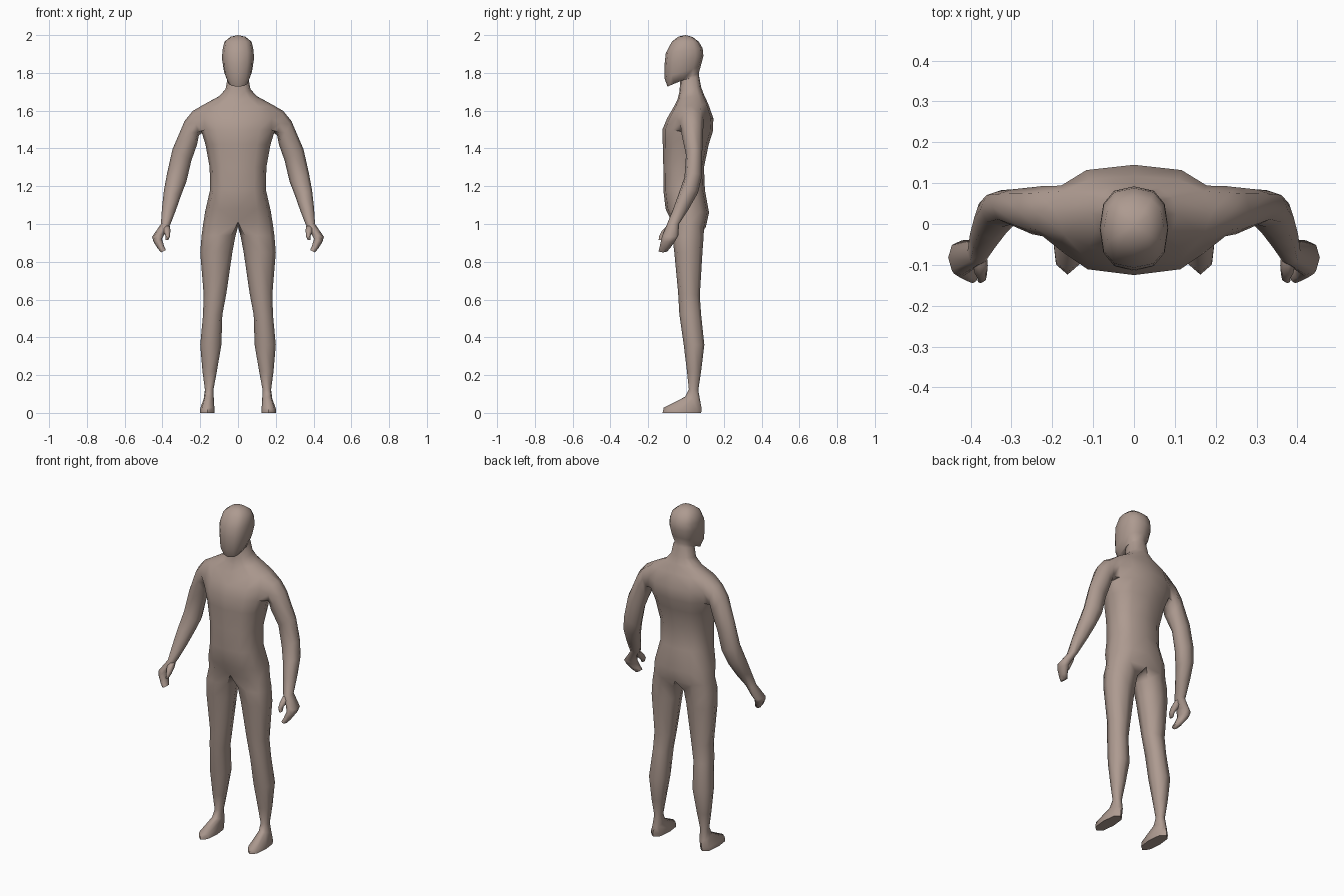
import bpy, bmesh, math
from mathutils import Vector

if "Cube" in bpy.data.objects:
    bpy.data.objects.remove(bpy.data.objects["Cube"])

skin = bpy.data.materials.new("skin")
skin.diffuse_color = (0.42, 0.325, 0.28, 1)
skin.use_nodes = True
skin.node_tree.nodes["Principled BSDF"].inputs["Base Color"].default_value = skin.diffuse_color


def power(v, p):
    return math.copysign(abs(v) ** p, v)


def loop(bm, centre, a, b, angles, p=1.0):
    """Rounded ring of vertices spanned by half-axes a and b."""
    return [bm.verts.new(centre + a * power(math.cos(t), p) + b * power(math.sin(t), p))
            for t in angles]


def stitch(bm, l1, l2, closed=True, skip=()):
    n = len(l1)
    for i in range(n if closed else n - 1):
        if i not in skip:
            j = (i + 1) % n
            bm.faces.new((l1[i], l1[j], l2[j], l2[i]))


def chain(bm, loops):
    for l1, l2 in zip(loops, loops[1:]):
        stitch(bm, l1, l2)
    bm.faces.new(loops[-1])


def finish(name, bm):
    bmesh.ops.delete(bm, geom=[v for v in bm.verts if not v.link_faces], context='VERTS')
    bmesh.ops.recalc_face_normals(bm, faces=bm.faces[:])
    me = bpy.data.meshes.new(name)
    bm.to_mesh(me)
    bm.free()
    ob = bpy.data.objects.new(name, me)
    bpy.context.collection.objects.link(ob)
    me.materials.append(skin)
    mod = ob.modifiers.new("mirror", 'MIRROR')
    mod.use_clip = True
    mod.merge_threshold = 0.0005
    bpy.ops.object.select_all(action='DESELECT')
    ob.select_set(True)
    bpy.context.view_layer.objects.active = ob
    bpy.ops.object.shade_smooth_by_angle(angle=math.radians(65))


def arm_loop(bm, xo, zo, xi, zi, yf, yb):
    """Ring from its outer and inner points plus front and back depth."""
    return loop(bm, Vector(((xo + xi) / 2, (yf + yb) / 2, (zo + zi) / 2)),
                Vector(((xo - xi) / 2, 0, (zo - zi) / 2)),
                Vector((0, (yb - yf) / 2, 0)),
                [k * math.pi / 4 for k in range(8)], 0.9)


bm = bmesh.new()

# Torso, neck and head: half rings (front y, z, back y, z, half width)
trunk_rings = [
    (-.075, 1.01, .105, .985, .185), (-.108, 1.08, .122, 1.06, .173),
    (-.12, 1.18, .10, 1.18, .148), (-.12, 1.30, .095, 1.30, .15),
    (-.123, 1.42, .12, 1.42, .172), (-.125, 1.50, .142, 1.49, .195),
    (-.10, 1.56, .145, 1.56, .20), (-.065, 1.62, .118, 1.635, .19),
    (-.045, 1.66, .095, 1.685, .105), (-.035, 1.70, .08, 1.725, .066),
    (-.03, 1.76, .07, 1.78, .056), (-.098, 1.727, .068, 1.80, .056),
    (-.115, 1.775, .078, 1.835, .074), (-.113, 1.85, .092, 1.89, .084),
    (-.107, 1.905, .088, 1.93, .083), (-.075, 1.965, .068, 1.965, .072),
    (-.04, 1.992, .035, 1.99, .04)]
trunk = []
for yf, zf, yb, zb, w in trunk_rings:
    c = Vector((0, (yf + yb) / 2, (zf + zb) / 2))
    b = Vector((0, (yb - yf) / 2, (zb - zf) / 2))
    l = loop(bm, c, Vector((w, 0, 0)), b,
             [-math.pi / 2 + i * math.pi / 6 for i in range(7)], 0.78)
    l[0].co.x = l[6].co.x = 0
    trunk.append(l)
for r in range(len(trunk) - 1):
    stitch(bm, trunk[r], trunk[r + 1], False, skip=(2, 3) if r in (5, 6) else ())
crown = bm.verts.new((0, -.003, 2))
for i in range(6):
    bm.faces.new((trunk[-1][i], trunk[-1][i + 1], crown))

# Leg and foot, growing from the hip ring (outer x, inner x, front y, z, back y, z)
legs = [trunk[0] + [bm.verts.new((0, .02, .985))]]
for xo, xi, yf, zf, yb, zb in [
        (.193, .014, -.073, .94, .093, .93), (.2, .03, -.062, .85, .087, .85),
        (.182, .062, -.042, .64, .073, .62), (.185, .083, -.035, .52, .08, .52),
        (.2, .088, -.012, .36, .097, .36), (.188, .112, .005, .22, .08, .22),
        (.175, .13, .015, .125, .065, .12), (.182, .128, -.005, .085, .076, .06),
        (.2, .125, -.118, .028, .083, .02), (.2, .125, -.124, 0, .08, 0)]:
    legs.append(loop(bm, Vector(((xo + xi) / 2, (yf + yb) / 2, (zf + zb) / 2)),
                     Vector(((xo - xi) / 2, 0, 0)),
                     Vector((0, (yb - yf) / 2, (zb - zf) / 2)),
                     [(k - 3) * math.pi / 4 for k in range(8)], 0.8))
chain(bm, legs)

# Arm and hand, growing from the shoulder opening
arms = [[trunk[r][i] for r, i in ((7, 3), (7, 4), (6, 4), (5, 4),
                                  (5, 3), (5, 2), (6, 2), (7, 2))]]
for ring in [
        (.24, 1.598, .207, 1.47, -.03, .093), (.283, 1.545, .217, 1.42, -.025, .09),
        (.347, 1.395, .247, 1.335, .0, .085), (.375, 1.27, .273, 1.225, -.008, .083),
        (.392, 1.18, .302, 1.15, -.037, .063), (.402, 1.09, .33, 1.07, -.068, .015),
        (.408, 1.0, .357, 1.0, -.10, -.037), (.455, .932, .388, .95, -.125, -.04),
        (.447, .905, .402, .922, -.132, -.055), (.425, .87, .392, .885, -.14, -.08),
        (.407, .85, .382, .862, -.145, -.098)]:
    arms.append(arm_loop(bm, *ring))
chain(bm, arms)
finish("body", bm)

# Thumb
bm = bmesh.new()
thumb = [arm_loop(bm, *ring) for ring in [
    (.40, .99, .36, .99, -.10, -.06), (.395, .96, .358, .965, -.128, -.075),
    (.383, .935, .36, .935, -.143, -.105), (.384, .914, .37, .914, -.145, -.12)]]
chain(bm, thumb)
bm.faces.new(thumb[0])
finish("thumb", bm)
